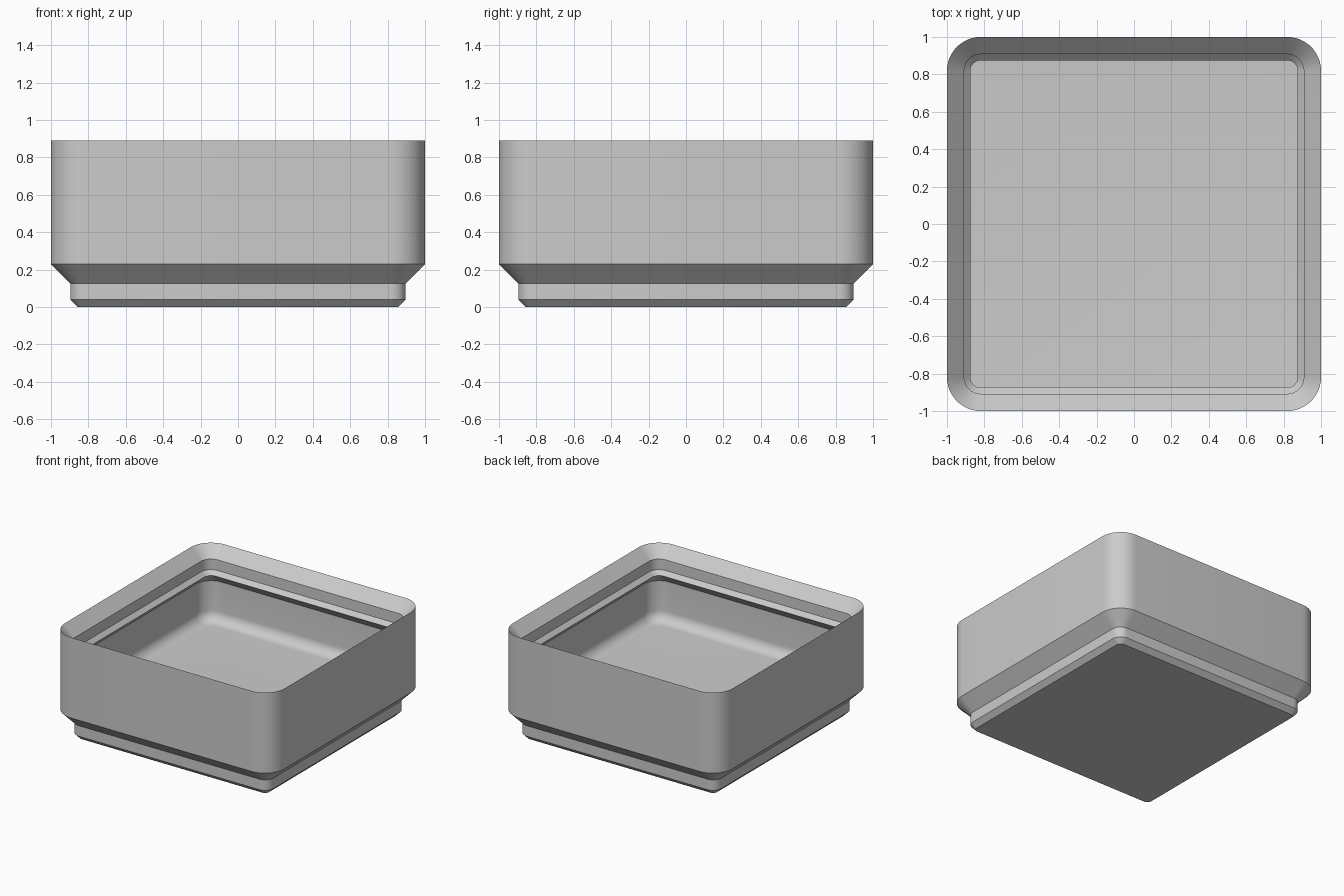
import bpy, bmesh, math

if "Cube" in bpy.data.objects:
    bpy.data.objects.remove(bpy.data.objects["Cube"])

CORNER_STEPS = 12


def rounded_square(bm, half, radius, z):
    """Ring of vertices around a square with rounded corners."""
    ring = []
    c = half - radius
    for k, (sx, sy) in enumerate([(1, 1), (-1, 1), (-1, -1), (1, -1)]):
        for i in range(CORNER_STEPS + 1):
            a = math.radians(90 * (k + i / CORNER_STEPS))
            ring.append(bm.verts.new((sx * c + radius * math.cos(a),
                                      sy * c + radius * math.sin(a), z)))
    return ring


# Cross-section (half width, corner radius, height), from the foot up and over the rim
profile = [
    (0.858, 0.039, 0.0),      # foot
    (0.896, 0.077, 0.039),
    (0.896, 0.077, 0.125),
    (1.0, 0.181, 0.229),      # outer wall
    (1.0, 0.181, 0.89),       # sharp rim
    (0.908, 0.089, 0.798),    # stacking lip
    (0.908, 0.089, 0.711),
    (0.875, 0.056, 0.678),
    (0.954, 0.135, 0.599),    # lip underside meets inner wall
]
# Rounded transition from inner wall to floor
FLOOR, FILLET = 0.27, 0.085
for i in range(9):
    a = math.radians(90 * i / 8)
    inset = FILLET * (1 - math.cos(a))
    profile.append((0.954 - inset, 0.135 - inset,
                    FLOOR + FILLET * (1 - math.sin(a))))

# Skin the rings, then close the underside and the floor
bm = bmesh.new()
rings = [rounded_square(bm, *p) for p in profile]
n = len(rings[0])
for lower, upper in zip(rings, rings[1:]):
    for i in range(n):
        j = (i + 1) % n
        bm.faces.new((lower[i], lower[j], upper[j], upper[i]))
bm.faces.new(rings[0][::-1])
bm.faces.new(rings[-1])

mesh = bpy.data.meshes.new("storage_bin")
bm.to_mesh(mesh)
bm.free()
storage_bin = bpy.data.objects.new("storage_bin", mesh)
bpy.context.collection.objects.link(storage_bin)

# Single plain grey
grey = bpy.data.materials.new("light_grey")
grey.diffuse_color = (0.6, 0.6, 0.6, 1)
grey.use_nodes = True
grey.node_tree.nodes["Principled BSDF"].inputs["Base Color"].default_value = grey.diffuse_color
mesh.materials.append(grey)

bpy.context.view_layer.objects.active = storage_bin
storage_bin.select_set(True)
bpy.ops.object.shade_smooth_by_angle(angle=math.radians(30))
